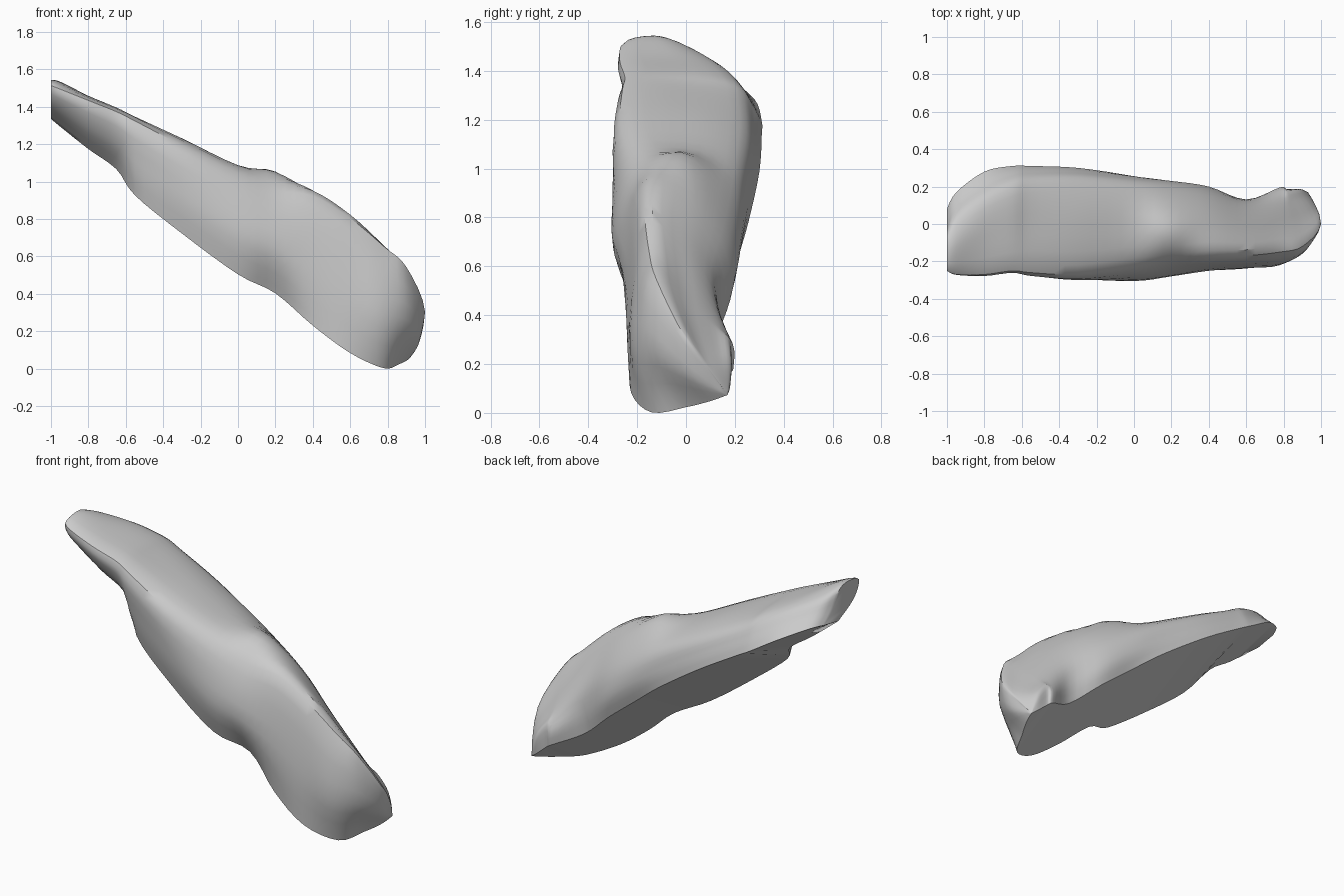
import bpy, bmesh
from mathutils import Vector

if "Cube" in bpy.data.objects:
    bpy.data.objects.remove(bpy.data.objects["Cube"])

# Stations along the length, then guide rails running over them
X = [-1, -.95, -.8, -.65, -.55, -.3, 0, .2, .4, .6, .78]
FOOT_Y = [-.05, -.06, -.08, -.08, -.2, -.24, -.245, -.17, -.22, -.225, -.14]
BULGE_Y = [-.2, -.21, -.22, -.21, -.25, -.29, -.305, -.28, -.25, -.235, -.22]
RIDGE = [(-.25, 1.51), (-.27, 1.49), (-.27, 1.43), (-.25, 1.37), (-.26, 1.32), (-.27, 1.19), (-.23, 1.04),
         (-.2, .95), (-.18, .92), (-.17, .8), (-.15, .65)]
TOP = [(-.15, 1.54), (-.12, 1.53), (-.06, 1.455), (-.02, 1.39), (0, 1.335), (0, 1.225), (0, 1.08),
       (-.02, 1.05), (0, .91), (-.02, .74), (0, .53)]
BACK = [(-.06, 1.52), (.02, 1.49), (.12, 1.43), (.19, 1.36), (.21, 1.3), (.22, 1.17), (.2, 1.01),
        (.18, .89), (.15, .75), (.1, .58), (.11, .4)]
FLANK_Y = [.0, .1, .21, .27, .28, .28, .25, .23, .2, .13, .19]
HEEL_Y = [.08, .17, .28, .31, .31, .3, .255, .21, .18, .125, .19]
HEEL_DROP = [.05, .07, .095, .095, .08, .045, .01, 0, 0, 0, 0]

# The low end wraps round to a single corner
LOW_END = [
    [(.86, 0, .02), (.92, -.13, .25), (.9, -.12, .54), (.88, .02, .4), (.84, .12, .33), (.82, .18, .29), (.82, .185, .16)],
    [(.91, .1, .045), (.97, .02, .15), (1, 0, .3), (.97, .08, .22), (.93, .14, .2), (.89, .185, .2), (.89, .18, .1)],
    [(.93, .17, .07)] * 7]


def under(x, y):
    """Height of the flat slanted underside."""
    return .64 - .72 * x + .57 * y


def spline(points, steps):
    """Smooth curve passing through every point."""
    out = []
    last = len(points) - 1
    for i in range(last):
        a, b = points[max(i - 1, 0)], points[i]
        c, d = points[i + 1], points[min(i + 2, last)]
        for k in range(steps):
            t = k / steps
            out.append(.5 * (2 * b + (c - a) * t + (2 * a - 5 * b + 4 * c - d) * t * t
                             + (3 * b - a - 3 * c + d) * t ** 3))
    return out + [points[-1].copy()]


# Cross-section at each station, from the front foot over the top to the back heel
sections = []
for i, x in enumerate(X):
    zf = under(x, FOOT_Y[i])
    zh = under(x, HEEL_Y[i]) - HEEL_DROP[i]
    (ry, rz), (ty, tz), (by, bz) = RIDGE[i], TOP[i], BACK[i]
    sections.append([Vector(p) for p in (
        (x, FOOT_Y[i], zf), (x, BULGE_Y[i], zf + .45 * (rz - zf)), (x, ry, rz), (x, ty, tz),
        (x, by, bz), (x, FLANK_Y[i], zh + .45 * (bz - zh)), (x, HEEL_Y[i], zh))])
sections += [[Vector(p) for p in s] for s in LOW_END]

# Smooth along the length, then around each section
rails = [spline([s[j] for s in sections], 4) for j in range(7)]
rings = [spline([r[i] for r in rails], 4) for i in range(len(rails[0]))]

# Skin the rings and close the high end
bm = bmesh.new()
verts = [[bm.verts.new((max(-1, min(1, p.x)), p.y, p.z)) for p in ring] for ring in rings]
n = len(verts[0])
for a, b in zip(verts, verts[1:]):
    for j in range(n):
        k = (j + 1) % n
        bm.faces.new((a[j], a[k], b[k], b[j]))
bm.faces.new(verts[0])
bmesh.ops.remove_doubles(bm, verts=bm.verts, dist=.0005)
low = min(v.co.z for v in bm.verts)
bmesh.ops.translate(bm, verts=bm.verts, vec=(0, 0, -low))
bmesh.ops.recalc_face_normals(bm, faces=bm.faces)

mesh = bpy.data.meshes.new("rock_slab")
bm.to_mesh(mesh)
bm.free()
rock = bpy.data.objects.new("rock_slab", mesh)
bpy.context.collection.objects.link(rock)
bpy.context.view_layer.objects.active = rock
rock.select_set(True)
bpy.ops.object.shade_smooth_by_angle(angle=.7)
